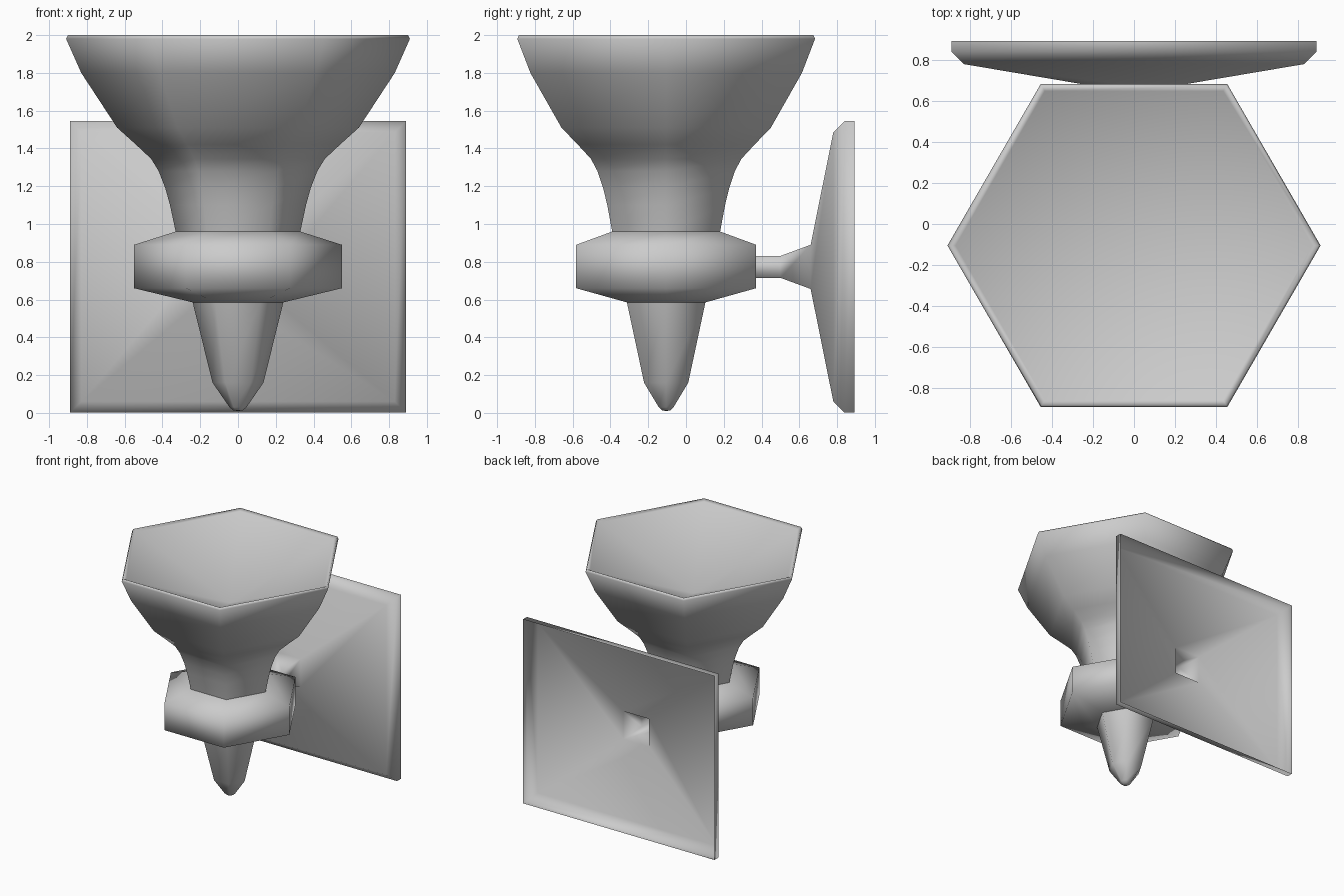
import bpy, bmesh
from math import cos, sin, pi

if "Cube" in bpy.data.objects:
    bpy.data.objects.remove(bpy.data.objects["Cube"])

CY = -0.105      # lamp axis in y
PZ = 0.773       # centre height of arm and wall plate


def loft(name, rings, flip=False):
    """Skin a list of equal-length point rings, smooth shaded. A one-point ring is an apex."""
    bm = bmesh.new()
    loops = [[bm.verts.new(p) for p in r] for r in rings]
    for a, b in zip(loops, loops[1:]):
        n = max(len(a), len(b))
        for i in range(n):
            j = (i + 1) % n
            if len(a) == 1:
                f = (a[0], b[j], b[i])
            elif len(b) == 1:
                f = (a[i], a[j], b[0])
            else:
                f = (a[i], a[j], b[j], b[i])
            bm.faces.new(f)
    if flip:
        bmesh.ops.reverse_faces(bm, faces=bm.faces[:])
    for f in bm.faces:
        f.smooth = True
    me = bpy.data.meshes.new(name)
    bm.to_mesh(me)
    bm.free()
    ob = bpy.data.objects.new(name, me)
    bpy.context.collection.objects.link(ob)
    return ob


def hex_turn(name, profile):
    """Six-sided turned part from (radius, z) points, listed upwards on the outside."""
    rings = []
    for r, z in profile:
        if r == 0:
            rings.append([(0, CY, z)])
        else:
            rings.append([(r * cos(i * pi / 3), CY + r * sin(i * pi / 3), z) for i in range(6)])
    return loft(name, rings)


# flared cup with a thin lip and a dished top
hex_turn("cup", [(0.33, 0.96), (0.36, 1.10), (0.385, 1.19), (0.42, 1.28), (0.46, 1.345),
                 (0.54, 1.42), (0.64, 1.51), (0.83, 1.80), (0.91, 1.98), (0.90, 2.0),
                 (0.87, 1.985), (0, 1.62)])

# collar band below the cup
hex_turn("collar", [(0.24, 0.585), (0.55, 0.66), (0.55, 0.89), (0.33, 0.96)])

# tapered pendant
hex_turn("pendant", [(0, 0.01), (0.025, 0.013), (0.045, 0.03), (0.135, 0.16), (0.24, 0.585)])

# square arm flaring into the open-backed wall plate: (y, half width, half height)
sections = [(0.36, 0.06, 0.058), (0.50, 0.06, 0.058), (0.66, 0.12, 0.117),
            (0.78, 0.83, 0.713), (0.84, 0.89, 0.772), (0.893, 0.89, 0.772)]
loft("arm_and_wall_plate",
     [[(sx * hx, y, PZ + sz * hz) for sx, sz in ((-1, -1), (1, -1), (1, 1), (-1, 1))]
      for y, hx, hz in sections], flip=True)
